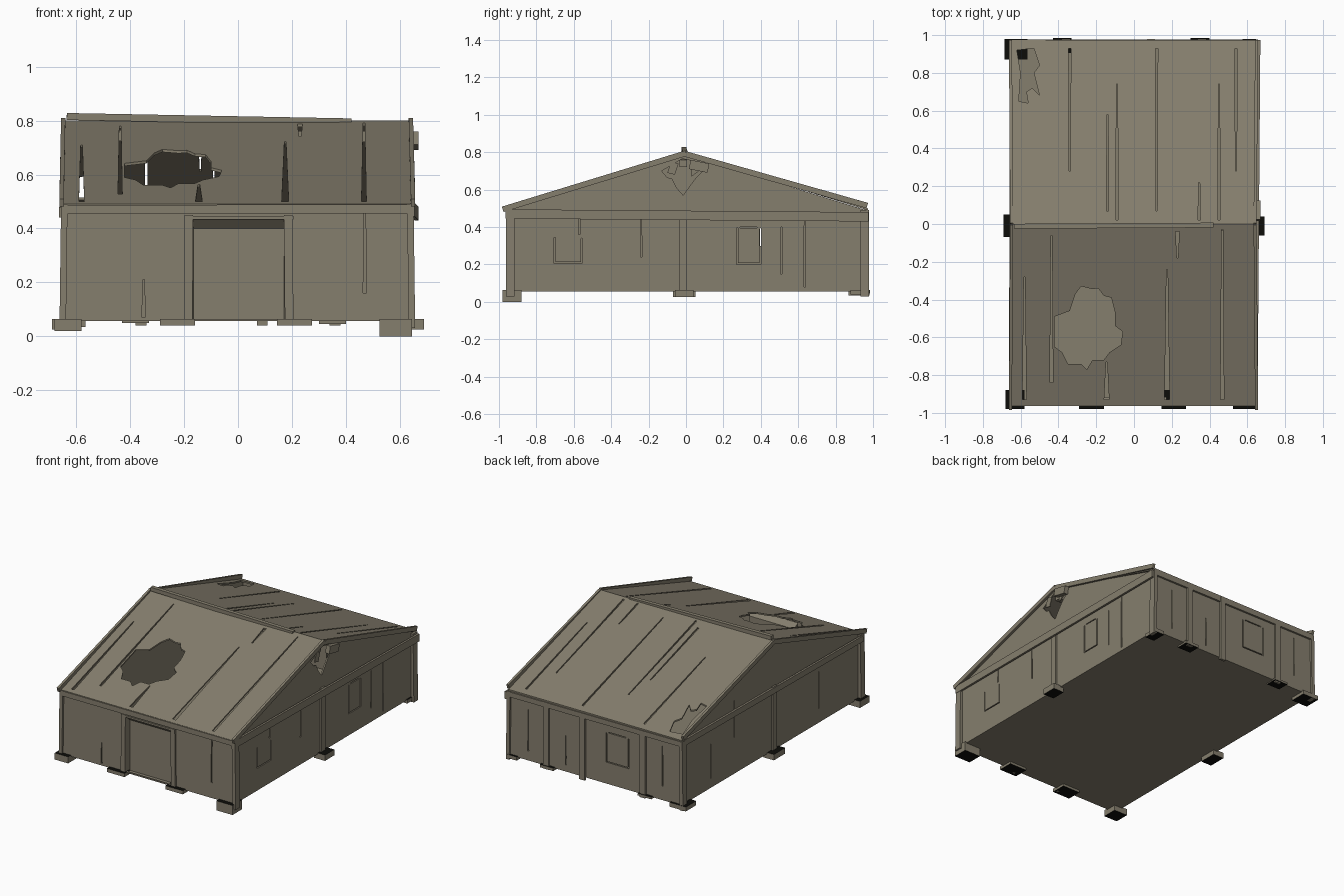
import bpy, bmesh
from mathutils import Vector, Matrix

old = bpy.data.objects.get("Cube")
if old:
    bpy.data.objects.remove(old, do_unlink=True)


def material(name, rgb):
    m = bpy.data.materials.new(name)
    m.use_nodes = True
    color = (*rgb, 1)
    m.diffuse_color = color
    bsdf = m.node_tree.nodes["Principled BSDF"]
    bsdf.inputs["Base Color"].default_value = color
    bsdf.inputs["Roughness"].default_value = 0.9
    return m


canvas = material("olive canvas", (0.235, 0.21, 0.155))
black = material("black footing", (0.004, 0.004, 0.003))


def finish(name, bm):
    bmesh.ops.recalc_face_normals(bm, faces=bm.faces)
    me = bpy.data.meshes.new(name)
    bm.to_mesh(me)
    bm.free()
    me.materials.append(canvas)
    ob = bpy.data.objects.new(name, me)
    bpy.context.collection.objects.link(ob)
    return ob


def prism(name, pts, axis, lo, hi):
    """Extrude a 2D outline along one axis between lo and hi."""
    def place(p, t):
        c = list(p)
        c.insert("xyz".index(axis), t)
        return c
    bm = bmesh.new()
    a = [bm.verts.new(place(p, lo)) for p in pts]
    b = [bm.verts.new(place(p, hi)) for p in pts]
    bm.faces.new(a)
    bm.faces.new(b)
    for i in range(len(pts)):
        j = (i + 1) % len(pts)
        bm.faces.new((a[i], a[j], b[j], b[i]))
    return finish(name, bm)


def rect(u0, v0, u1, v1):
    return [(u0, v0), (u1, v0), (u1, v1), (u0, v1)]


def board(name, p0, p1, width, depth):
    """Straight timber from p0 to p1."""
    p0, p1 = Vector(p0), Vector(p1)
    d = p1 - p0
    rot = d.to_track_quat('X', 'Z').to_matrix().to_4x4()
    size = Matrix.Diagonal((d.length, width, depth, 1))
    bm = bmesh.new()
    bmesh.ops.create_cube(bm, size=1, matrix=Matrix.Translation((p0 + p1) / 2) @ rot @ size)
    return finish(name, bm)


def cut(target, pts, axis, lo, hi):
    tool = prism("cutter", pts, axis, lo, hi)
    tool.hide_render = True
    mod = target.modifiers.new("cut", 'BOOLEAN')
    mod.operation, mod.solver, mod.object = 'DIFFERENCE', 'EXACT', tool
    bpy.context.view_layer.objects.active = target
    bpy.ops.object.modifier_apply(modifier=mod.name)
    bpy.data.objects.remove(tool, do_unlink=True)


def slit(u, v0, v1, w0=0.012, w1=0.006):
    """Tapered tear, w0 wide at v0 and w1 wide at v1."""
    return [(u - w0 / 2, v0), (u + w0 / 2, v0), (u + w1 / 2, v1), (u - w1 / 2, v1)]


L, R, F, B = -0.64, 0.635, -0.95, 0.965
BASE, EAVE, RIDGE, T = 0.06, 0.49, 0.80, 0.01

# Floor and shell walls
prism("floor", rect(L, F, R, B), 'z', BASE - 0.004, BASE)
front = prism("front_wall", rect(L, BASE, R, EAVE), 'y', F, F + T)
back = prism("back_wall", rect(L, BASE, R, EAVE), 'y', B - T, B)
gable = [(F, BASE), (B, BASE), (B, EAVE), (0, RIDGE - 0.012), (F, EAVE)]
right_gable = prism("left_gable_wall", gable, 'x', R - T, R)
left_gable = prism("right_gable_wall", gable, 'x', L, L + T)

# Roof slopes
front_roof = prism("front_roof", [(F - 0.008, EAVE), (0, RIDGE), (0, RIDGE - T), (F - 0.008, EAVE - T)],
                   'x', L - 0.008, R + 0.008)
back_roof = prism("back_roof", [(0, RIDGE), (B + 0.008, EAVE + 0.01), (B + 0.008, EAVE), (0, RIDGE - T)],
                  'x', L - 0.008, R + 0.008)

# Ragged hole in the front roof and torn back corner
front_hole = [(-.28, -.33), (-.22, -.345), (-.19, -.34), (-.16, -.38), (-.12, -.39),
              (-.1, -.47), (-.1, -.54), (-.06, -.57), (-.07, -.64), (-.13, -.68),
              (-.16, -.72), (-.22, -.72), (-.25, -.77), (-.28, -.74), (-.35, -.74),
              (-.38, -.68), (-.42, -.65), (-.42, -.49), (-.34, -.46), (-.31, -.37)]
cut(front_roof, front_hole, 'z', 0.3, 1)
corner_hole = [(-.53, .93), (-.5, .84), (-.53, .8), (-.5, .68), (-.54, .72),
               (-.57, .7), (-.56, .64), (-.61, .65), (-.6, .8), (-.62, .92)]
cut(back_roof, corner_hole, 'z', 0.3, 1)

# Tears along the roof slopes
for x, y0, y1, w in [(-.58, -.93, -.28, .02), (-.437, -.84, -.06, .016), (.175, -.93, -.24, .026),
                     (.23, -.04, -.18, .02), (-.145, -.93, -.73, .026), (.467, -.93, -.03, .018)]:
    cut(front_roof, slit(x, y0, y1, w), 'z', 0.3, 1)
for x, y0, y1 in [(-.34, .93, .28), (-.14, .07, .58), (-.09, .02, .74), (.12, .93, .07),
                  (.345, .02, .22), (.45, .02, .74), (.54, .93, .28)]:
    cut(back_roof, slit(x, y0, y1), 'z', 0.3, 1)

# Tears in the walls
for x, z0, z1 in [(-.35, .07, .21), (.47, .16, .47)]:
    cut(front, slit(x, z0, z1), 'y', F - .1, F + .1)
for x, z0, z1 in [(.5, .12, .4), (.22, .1, .3), (-.5, .15, .42)]:
    cut(back, slit(x, z0, z1, .008, .004), 'y', B - .1, B + .1)
for y, z0, z1 in [(-.24, .24, .45), (.51, .15, .4), (.635, .08, .46), (-.57, .36, .47)]:
    cut(right_gable, slit(y, z0, z1, .009, .005), 'x', R - .1, R + .1)
for y, z0, z1 in [(-.5, .15, .4), (.4, .3, .55), (.65, .12, .35)]:
    cut(left_gable, slit(y, z0, z1, .008, .004), 'x', L - .1, L + .1)


# Loose window flaps, cut along their outline
def flap(wall, axis, at, u0, u1, z0, z1, top):
    g = 0.007
    outline = [(u0, z1), (u0, z0), (u1, z0), (u1, z1), (u1 - g, z1 - g),
               (u1 - g, z0 + g), (u0 + g, z0 + g), (u0 + g, z1)]
    cut(wall, outline, axis, at - .1, at + .1)
    if top:
        cut(wall, rect(u0 + .02, z1, u1 - .02, z1 + .006), axis, at - .1, at + .1)


flap(right_gable, 'x', R, -.705, -.555, .205, .345, False)
flap(right_gable, 'x', R, .27, .4, .2, .395, True)
flap(back, 'y', B, -.25, -.08, .2, .4, True)

# Ragged hole under the ridge, with a hanging shard
gable_hole = [(-.13, .70), (-.10, .665), (-.075, .66), (-.05, .61), (-.015, .57),
              (.02, .62), (.05, .66), (.09, .70), (.08, .745), (-.02, .765)]
cut(right_gable, gable_hole, 'x', R - .1, R + .1)
prism("gable_shard", [(-.1, .69), (-.06, .68), (-.04, .74), (-.08, .75)], 'x', R, R + .006)
prism("gable_shard_back", [(.03, .67), (.07, .7), (.07, .75), (.03, .75)], 'x', R, R + .006)

# Door recess with sloping reveals
cut(front, rect(-.172, BASE + .004, .178, .435), 'y', F - .1, F + .1)
bm = bmesh.new()
outer = [(-.172, BASE), (-.172, .435), (.178, .435), (.178, BASE)]
inner = [(-.165, BASE), (-.165, .4), (.17, .4), (.17, BASE)]
a = [bm.verts.new((x, F, z)) for x, z in outer]
b = [bm.verts.new((x, F + .035, z)) for x, z in inner]
bm.faces.new(b)
for i in range(3):
    bm.faces.new((a[i], a[i + 1], b[i + 1], b[i]))
finish("door_recess", bm)
board("door_header", (-.2, F - .004, .44), (.205, F - .004, .44), .014, .012)

# Wall posts
for i, (x, tilt) in enumerate([(-.185, .003), (.19, -.004)]):
    board("front_post", (x, F - .005, BASE - .02), (x + tilt, F - .005, EAVE - .04), .014, .032)
for x in (.36, .09, -.36):
    board("back_post", (x, B + .006, BASE - .02), (x, B + .006, EAVE), .016, .04)
for x in (L - .004, R + .004):
    board("side_post", (x, -.015, BASE - .02), (x, -.015, EAVE), .04, .016)
    for y in (F, B):
        s = 1 if x > 0 else -1
        board("corner_post", (x + s * .006, y * .99, BASE - .03), (x, y * .99, EAVE), .045, .024)

# Eave, tie and rake timbers
board("front_eave_beam", (L, F - .007, .47), (R + .01, F - .007, .472), .014, .034)
board("back_eave_beam", (L - .01, B + .006, .475), (R, B + .006, .47), .014, .034)
board("left_tie_beam", (R + .012, F - .015, .47), (R + .027, B + .01, .455), .014, .05)
board("right_tie_beam", (L - .016, F, .46), (L - .008, B, .475), .014, .04)
for x, dx in ((L - .008, -.006), (R + .006, .008)):
    board("front_rake_board", (x + dx, F - .03, .495), (x, 0, .795), .016, .03)
    board("back_rake_board", (x, 0, .79), (x + dx, B + .004, .515), .016, .03)
board("ridge_board", (L + .005, -.012, .815), (.42, -.006, .795), .026, .026)
board("ridge_beam", (L + .01, -.015, .745), (R - .02, -.015, .74), .04, .04)
board("loose_rake_end", (R + .02, .02, .735), (R + .02, .12, .715), .03, .05)


# Footings: black on top and bottom, olive on the sides
def footing(x, y, w, d, bottom):
    ob = prism("footing", rect(x - w / 2, y - d / 2, x + w / 2, y + d / 2), 'z', bottom, BASE + .004)
    ob.data.materials.append(black)
    for p in ob.data.polygons:
        if abs(p.normal.z) > .5:
            p.material_index = 1


for x, y, w, d, bottom in [(-.63, -.93, .1, .1, .02), (.585, -.93, .12, .1, 0),
                           (-.225, -.93, .13, .1, .04), (.21, -.93, .13, .1, .04),
                           (-.625, .925, .12, .11, .035), (.61, .93, .07, .1, .04),
                           (-.38, .945, .1, .08, .05), (.35, .945, .1, .08, .045),
                           (-.65, -.01, .08, .12, .025), (.65, -.01, .08, .1, .025)]:
    footing(x, y, w, d, bottom)
